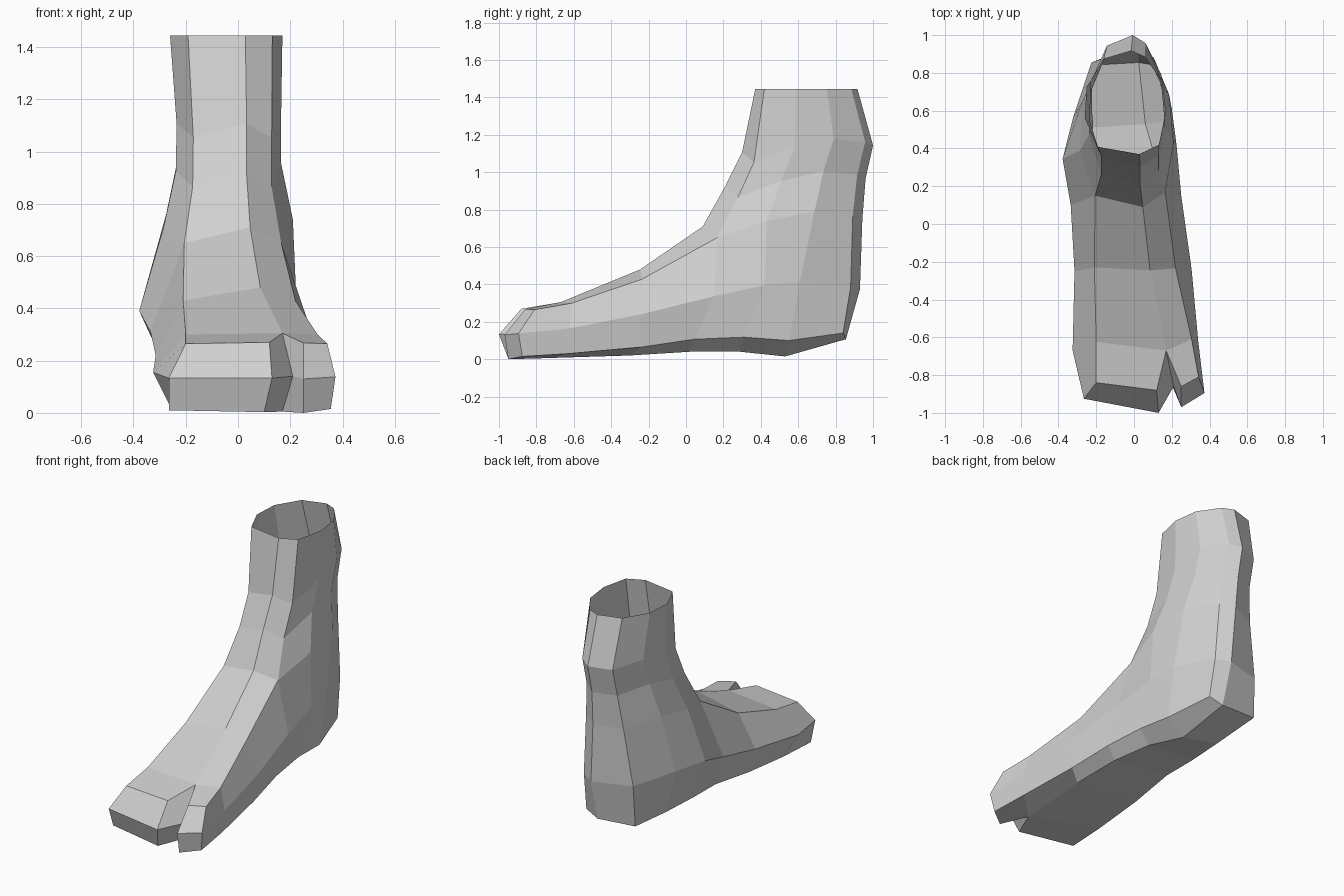
import bpy
import bmesh

default_cube = bpy.data.objects.get("Cube")
if default_cube:
    bpy.data.objects.remove(default_cube, do_unlink=True)

bm = bmesh.new()


def points(coordinates):
    """Make a row of vertices from a short list of coordinates."""
    return [bm.verts.new(co) for co in coordinates]


def bridge(first, second, closed=False):
    """Join two equally long rows of vertices with quads."""
    count = len(first)
    for i in range(count if closed else count - 1):
        j = (i + 1) % count
        bm.faces.new((first[i], first[j], second[j], second[i]))


def loft(rings):
    """Join a series of closed rings."""
    for lower, upper in zip(rings, rings[1:]):
        bridge(lower, upper, closed=True)


# Leg outline: relative width, depth and height offset, starting at the front
leg_outline = [
    (.16, .07, -.06), (.67, 0, 0), (.91, .09, -.06), (1, .4, .03), (.95, .7, .08),
    (.74, .94, .06), (.57, 1, .04), (.23, .92, .03), (.02, .65, .05), (0, .35, 0),
]


def leg_ring(left, right, front, back, height, tilt):
    return points([
        (left + (right - left) * u, front + (back - front) * v, height + tilt * dz)
        for u, v, dz in leg_outline
    ])


# Open leg, from the cuff down to the ankle
cuff = leg_ring(-.26, .17, .37, .917, 1.444, 0)
shin = leg_ring(-.235, .165, .30, 1, 1.107, .9)
lower_shin = leg_ring(-.238, .165, .21, .96, .925, 1)
ankle = leg_ring(-.285, .21, .09, .943, .71, 1)
loft([cuff, shin, lower_shin, ankle])

# Heel: rows running from the inner side, round the back, to the outer side
heel_top = ankle[2:] + ankle[:1]
heel_middle = points([
    (.25, .15, .337), (.225, .42, .396), (.2, .61, .417), (.105, .88, .385),
    (.02, .93, .375), (-.225, .855, .38), (-.322, .565, .39), (-.378, .345, .39),
    (-.335, .1, .31),
])
heel_bottom = points([
    (.24, .045, .107), (.21, .31, .118), (.19, .55, .1), (.115, .84, .14),
    (.025, .855, .107), (-.23, .84, .12), (-.22, .51, .085), (-.24, .26, .09),
    (-.23, .03, .08),
])
bridge(heel_top, heel_middle)
bridge(heel_middle, heel_bottom)

# Heel sole, split by a line that ends at the middle of the back edge
sole_line = points([(.17, .02, .04), (.13, .29, .04), (.06, .53, .015)])
sole_line.append(heel_bottom[4])
bridge(heel_bottom[:4], sole_line)
bridge(sole_line, heel_bottom[:4:-1])

# Instep: rings of three top points, inner side, sole and outer side
instep_back = ankle[:3] + [
    heel_middle[0], heel_bottom[0], sole_line[0], heel_bottom[-1], heel_middle[-1],
]
instep = points([
    (-.21, -.23, .43), (.085, -.245, .48), (.22, -.235, .428), (.305, -.24, .24),
    (.28, -.24, .065), (.19, -.3, .02), (-.25, -.28, .045), (-.315, -.25, .22),
])
toe_base = points([
    (-.2, -.625, .3), (.17, -.67, .305), (.305, -.61, .3), (.34, -.62, .165),
    (.33, -.63, .03), (.17, -.78, .005), (-.255, -.62, .015), (-.325, -.67, .155),
])
loft([instep_back, instep, toe_base])


# Toes: both start at the shared cleft and end in a folded front
def toe(base, tip_coordinates):
    tip = points(tip_coordinates)
    loft([base, tip])
    top_left, top_right, right, low_right, low_left, left = tip
    bm.faces.new((top_left, top_right, right, left))
    bm.faces.new((left, right, low_right, low_left))


outer, cleft_top, inner, inner_side, inner_low, cleft_low, outer_low, outer_side = toe_base
cleft, = points([(.21, -.86, .14)])
toe([outer, cleft_top, cleft, cleft_low, outer_low, outer_side], [
    (-.2, -.84, .265), (.12, -.88, .27), (.13, -1, .133),
    (.1, -.95, .003), (-.265, -.88, .01), (-.265, -.925, .133),
])
toe([cleft_top, inner, inner_side, inner_low, cleft_low, cleft], [
    (.25, -.86, .268), (.342, -.81, .265), (.373, -.895, .138),
    (.355, -.875, .015), (.25, -.95, 0), (.25, -.97, .13),
])

# Finish as one flat-shaded surface
bmesh.ops.recalc_face_normals(bm, faces=bm.faces[:])
mesh = bpy.data.meshes.new("split_toe_foot")
bm.to_mesh(mesh)
bm.free()
foot = bpy.data.objects.new("split_toe_foot", mesh)
bpy.context.collection.objects.link(foot)

grey = bpy.data.materials.new("plain grey")
grey.use_nodes = True
colour = (.64, .64, .64, 1)
grey.diffuse_color = colour
grey.node_tree.nodes["Principled BSDF"].inputs["Base Color"].default_value = colour
mesh.materials.append(grey)
